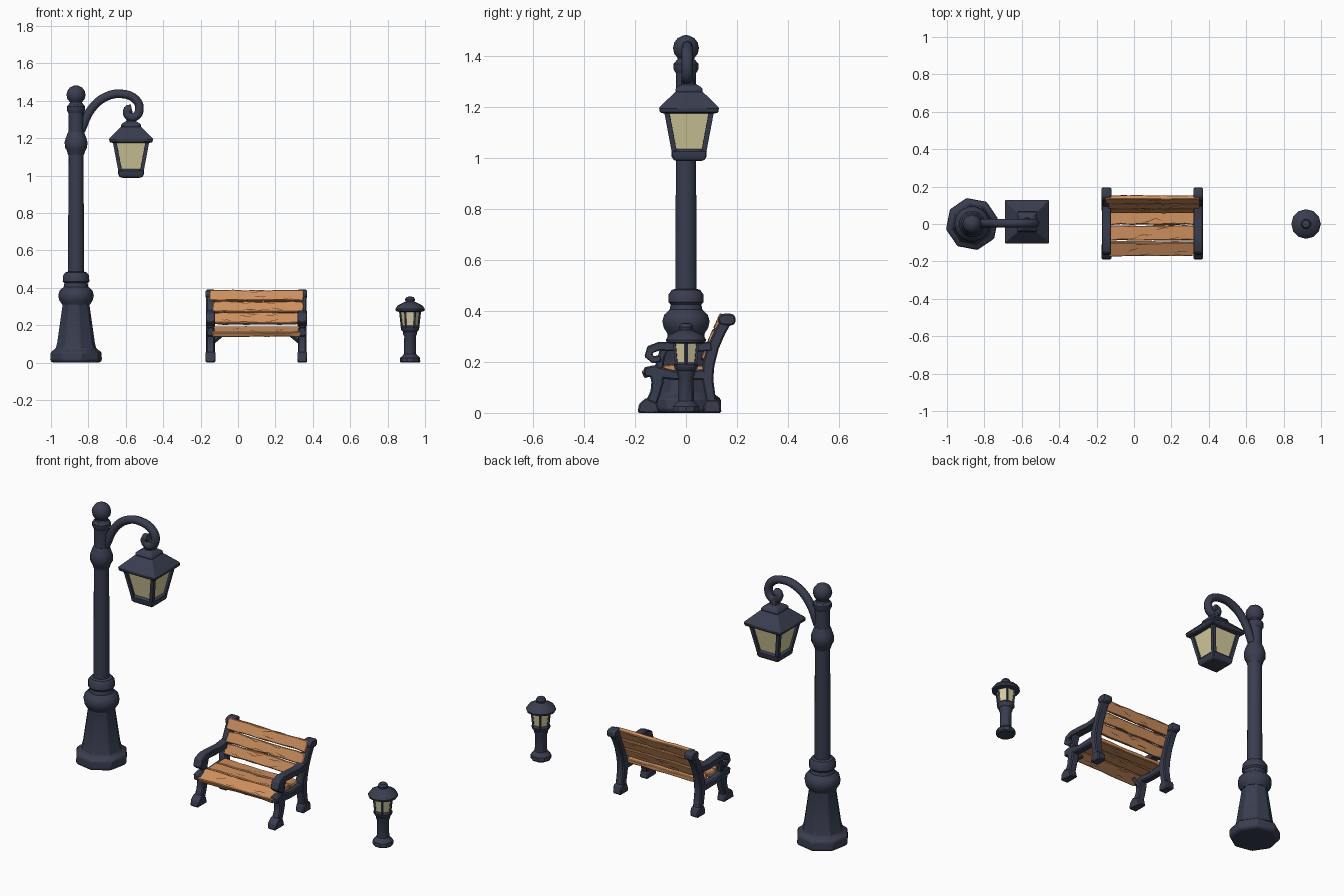
import bpy, bmesh, math, random
from mathutils import Vector, Matrix

random.seed(4)
if "Cube" in bpy.data.objects:
    bpy.data.objects.remove(bpy.data.objects["Cube"])


def material(name, rgb):
    m = bpy.data.materials.new(name)
    m.use_nodes = True
    col = (*rgb, 1)
    m.diffuse_color = col
    m.node_tree.nodes["Principled BSDF"].inputs["Base Color"].default_value = col
    return m


METAL = material("dark blue iron", (0.040, 0.047, 0.078))
WOOD = material("orange wood", (0.62, 0.28, 0.11))
CRACK = material("dark wood crack", (0.13, 0.055, 0.028))
GLASS = material("pale yellow glass", (0.66, 0.60, 0.33))


def finish(name, bm, mat, bevel=0, angle=35):
    """Turn a bmesh into a shaded object."""
    bmesh.ops.recalc_face_normals(bm, faces=bm.faces[:])
    me = bpy.data.meshes.new(name)
    bm.to_mesh(me)
    bm.free()
    me.materials.append(mat)
    me.shade_smooth()
    me.set_sharp_from_angle(angle=math.radians(angle))
    ob = bpy.data.objects.new(name, me)
    bpy.context.collection.objects.link(ob)
    if bevel:
        mod = ob.modifiers.new("Bevel", "BEVEL")
        mod.width = bevel
        mod.segments = 1
    return ob


def lathe(name, profile, sides, loc, mat=METAL, turn=0.0, bevel=0):
    """Stack rings of (radius, height) into a closed turned body."""
    bm = bmesh.new()
    rings = []
    for r, z in profile:
        rings.append([bm.verts.new((loc[0] + r * math.cos(turn + math.tau * i / sides),
                                    loc[1] + r * math.sin(turn + math.tau * i / sides), z))
                      for i in range(sides)])
    for a, b in zip(rings, rings[1:]):
        for i in range(sides):
            j = (i + 1) % sides
            bm.faces.new((a[i], a[j], b[j], b[i]))
    bm.faces.new(rings[0])
    bm.faces.new(rings[-1])
    return finish(name, bm, mat, bevel)


def square(name, profile, loc, mat=METAL, bevel=0.004):
    """Four-sided body from (half width, height) rings."""
    return lathe(name, [(h * math.sqrt(2), z) for h, z in profile], 4, loc, mat, math.pi / 4, bevel)


def beam(name, p, q, r):
    """Square bar between two points."""
    p, q = Vector(p), Vector(q)
    d = q - p
    bm = bmesh.new()
    bmesh.ops.create_cone(bm, cap_ends=True, segments=4, radius1=r, radius2=r, depth=d.length,
                          matrix=Matrix.Translation((p + q) / 2) @ d.to_track_quat("Z", "Y").to_matrix().to_4x4())
    return finish(name, bm, METAL)


def ribbon(name, path, x, half):
    """Flat iron bar along (y, z, half thickness) points, extruded sideways."""
    bm = bmesh.new()
    rings = []
    for i, (y, z, t) in enumerate(path):
        a, b = path[max(i - 1, 0)], path[min(i + 1, len(path) - 1)]
        d = Vector((b[0] - a[0], b[1] - a[1])).normalized()
        n = Vector((-d.y, d.x)) * t
        rings.append([bm.verts.new((x + sx * half, y + s * n.x, z + s * n.y))
                      for sx, s in ((-1, -1), (1, -1), (1, 1), (-1, 1))])
    for a, b in zip(rings, rings[1:]):
        for i in range(4):
            j = (i + 1) % 4
            bm.faces.new((a[i], a[j], b[j], b[i]))
    bm.faces.new(rings[0])
    bm.faces.new(rings[-1])
    return finish(name, bm, METAL, 0.006)


def slat(name, y, z, tilt, width, thick=0.024, x0=-0.135, x1=0.335):
    """Worn plank with uneven edges and a few cracks on both faces."""
    place = Matrix.Translation(((x0 + x1) / 2, y, z)) @ Matrix.Rotation(math.radians(tilt), 4, "X")
    bm = bmesh.new()
    bmesh.ops.create_cube(bm, size=1)
    bmesh.ops.scale(bm, vec=(x1 - x0, width, thick), verts=bm.verts)
    along = [e for e in bm.edges if abs(e.verts[0].co.x - e.verts[1].co.x) > 0.1]
    bmesh.ops.subdivide_edges(bm, edges=along, cuts=7)
    for v in bm.verts:
        v.co += Vector((random.uniform(-0.005, 0.005), random.uniform(-0.004, 0.004), random.uniform(-0.001, 0.001)))
    bm.transform(place)
    finish(name, bm, WOOD, 0.004)

    bm = bmesh.new()
    for side in (-1, 1):
        for k in range(5):
            px = random.uniform(-0.45, 0.3) * (x1 - x0)
            py = random.choice((-0.4, -0.15, 0.2, 0.4)) * width
            last = None
            for s in range(5):
                w = 0.0022 * math.sin(math.pi * (s + 0.3) / 4.6)
                pair = [bm.verts.new((px, py + o, side * (thick / 2 + 0.0015))) for o in (-w, w)]
                if last:
                    bm.faces.new((last[0], pair[0], pair[1], last[1]))
                last = pair
                px += random.uniform(0.012, 0.022)
                py = max(-0.42 * width, min(0.42 * width, py + random.uniform(-0.007, 0.007)))
    bm.transform(place)
    finish(name + "_cracks", bm, CRACK)


# Street lamp post
PX = -0.866
lathe("lamp_base", [(0.128, 0), (0.142, 0.012), (0.140, 0.055), (0.112, 0.075), (0.104, 0.105),
                    (0.074, 0.31), (0.078, 0.33)], 8, (PX, 0), turn=0.2, bevel=0.005)
lathe("lamp_bulge", [(0.074, 0.31), (0.09, 0.335), (0.095, 0.36), (0.088, 0.385), (0.066, 0.405),
                     (0.062, 0.425), (0.071, 0.435), (0.07, 0.465), (0.058, 0.482), (0.043, 0.487)], 14, (PX, 0))
lathe("lamp_shaft", [(0.043, 0.47), (0.040, 1.14), (0.040, 1.38)], 14, (PX, 0))
lathe("shaft_ring", [(0.042, 1.11), (0.050, 1.135), (0.059, 1.15), (0.061, 1.18), (0.055, 1.20),
                     (0.046, 1.225), (0.041, 1.235)], 12, (PX, 0))
lathe("shaft_collar", [(0.041, 1.335), (0.049, 1.35), (0.049, 1.37), (0.036, 1.385)], 12, (PX, 0))
lathe("post_ball", [(0.036, 1.37)] + [(0.051 * math.cos(a), 1.432 + 0.051 * math.sin(a))
                                      for a in [math.radians(d) for d in (-50, -25, 0, 25, 50, 75, 88)]], 12, (PX, 0))

# Scrolled arm
arm = bpy.data.curves.new("lamp_arm", "CURVE")
arm.dimensions = "3D"
arm.bevel_depth = 0.023
arm.bevel_resolution = 2
arm.use_fill_caps = True
spline = arm.splines.new("BEZIER")
points = [(-0.84, 1.24), (-0.785, 1.355), (-0.71, 1.42), (-0.62, 1.437), (-0.545, 1.405), (-0.527, 1.355),
          (-0.55, 1.315), (-0.585, 1.32), (-0.59, 1.352), (-0.568, 1.357)]
spline.bezier_points.add(len(points) - 1)
for bp, (x, z) in zip(spline.bezier_points, points):
    bp.co = (x, 0.005, z)
    bp.handle_left_type = bp.handle_right_type = "AUTO"
spline.resolution_u = 4
arm_ob = bpy.data.objects.new("lamp_arm", arm)
bpy.context.collection.objects.link(arm_ob)
arm_ob.select_set(True)
bpy.context.view_layer.objects.active = arm_ob
bpy.ops.object.convert(target="MESH")
arm_ob.data.materials.clear()
arm_ob.data.materials.append(METAL)
arm_ob.data.shade_smooth()

# Hanging lantern
LX, LY = -0.572, 0.012
L = (LX, LY)
square("lantern_roof", [(0.095, 1.175), (0.114, 1.178), (0.118, 1.198), (0.052, 1.262)], L)
square("lantern_cap", [(0.05, 1.255), (0.055, 1.268), (0.048, 1.278), (0.026, 1.292)], L)
lathe("lantern_hook", [(0.024, 1.285), (0.022, 1.31), (0.012, 1.325)], 8, L)
square("lantern_glass", [(0.055, 1.02), (0.086, 1.185)], L, GLASS, 0)
square("lantern_floor", [(0.042, 0.988), (0.06, 0.992), (0.068, 1.005), (0.07, 1.03), (0.056, 1.036)], L)
for sx in (-1, 1):
    for sy in (-1, 1):
        beam("lantern_corner_bar", (LX + sx * 0.057, LY + sy * 0.057, 1.02),
             (LX + sx * 0.088, LY + sy * 0.088, 1.185), 0.014)

# Bench: cast iron side frames
for side, x in (("right", -0.147), ("left", 0.343)):
    ribbon(side + "_back_post", [(0.105, 0.02, 0.022), (0.095, 0.07, 0.02), (0.085, 0.13, 0.022), (0.088, 0.19, 0.024),
                                 (0.108, 0.26, 0.022), (0.135, 0.32, 0.021), (0.155, 0.355, 0.021)], x, 0.023)
    ribbon(side + "_post_roll", [(0.127, 0.362, 0.012), (0.147, 0.366, 0.024), (0.178, 0.366, 0.024),
                                 (0.194, 0.366, 0.014)], x, 0.026)
    ribbon(side + "_back_foot", [(0.103, 0, 0.036), (0.103, 0.03, 0.034), (0.103, 0.052, 0.024)], x, 0.026)
    ribbon(side + "_front_foot", [(-0.146, 0, 0.044), (-0.146, 0.025, 0.04), (-0.135, 0.05, 0.024)], x, 0.026)
    ribbon(side + "_front_leg", [(-0.14, 0.03, 0.023), (-0.12, 0.08, 0.02), (-0.112, 0.12, 0.024),
                                 (-0.115, 0.165, 0.03)], x, 0.022)
    ribbon(side + "_seat_rail", [(-0.165, 0.16, 0.018), (-0.13, 0.163, 0.024), (-0.04, 0.147, 0.018),
                                 (0.09, 0.15, 0.022)], x, 0.022)
    ribbon(side + "_armrest", [(0.1, 0.262, 0.018), (0.03, 0.255, 0.016), (-0.05, 0.26, 0.017), (-0.105, 0.262, 0.017),
                               (-0.14, 0.249, 0.017), (-0.148, 0.225, 0.016), (-0.128, 0.208, 0.014),
                               (-0.1, 0.215, 0.014)], x, 0.025)
    ribbon(side + "_arm_support", [(-0.085, 0.255, 0.016), (-0.098, 0.215, 0.014), (-0.108, 0.165, 0.018)], x, 0.018)
    inward = 1 if x < 0 else -1
    beam(side + "_seat_bracket", (x, -0.11, 0.10), (x + inward * 0.06, -0.11, 0.15), 0.012)

# Bench: planks
slat("seat_plank_front", -0.131, 0.166, 24, 0.076, 0.03)
slat("seat_plank_middle", -0.048, 0.177, 2, 0.078)
slat("seat_plank_rear", 0.033, 0.175, -3, 0.074)
for i, (y, z) in enumerate(((0.08, 0.236), (0.104, 0.296), (0.131, 0.357))):
    slat("back_plank_%d" % (i + 1), y, z, 66, 0.061, x0=-0.15 if i == 2 else -0.135, x1=0.35)

# Small path light
BX = 0.92
B = (BX, 0)
lathe("path_light_base", [(0.05, 0), (0.055, 0.006), (0.053, 0.026), (0.038, 0.04), (0.03, 0.05)], 10, B)
lathe("path_light_post", [(0.033, 0.03), (0.031, 0.14), (0.037, 0.152), (0.038, 0.165), (0.047, 0.175),
                          (0.05, 0.19), (0.043, 0.198)], 10, B)
lathe("path_light_glass", [(0.041, 0.185), (0.053, 0.285)], 6, B, GLASS)
for i in range(6):
    c, s = math.cos(math.tau * i / 6), math.sin(math.tau * i / 6)
    beam("path_light_bar", (BX + 0.042 * c, 0.042 * s, 0.185), (BX + 0.053 * c, 0.053 * s, 0.285), 0.007)
lathe("path_light_roof", [(0.06, 0.272), (0.076, 0.276), (0.079, 0.287), (0.066, 0.306), (0.03, 0.324),
                          (0.024, 0.326), (0.027, 0.338), (0.02, 0.35), (0.008, 0.353)], 12, B)
